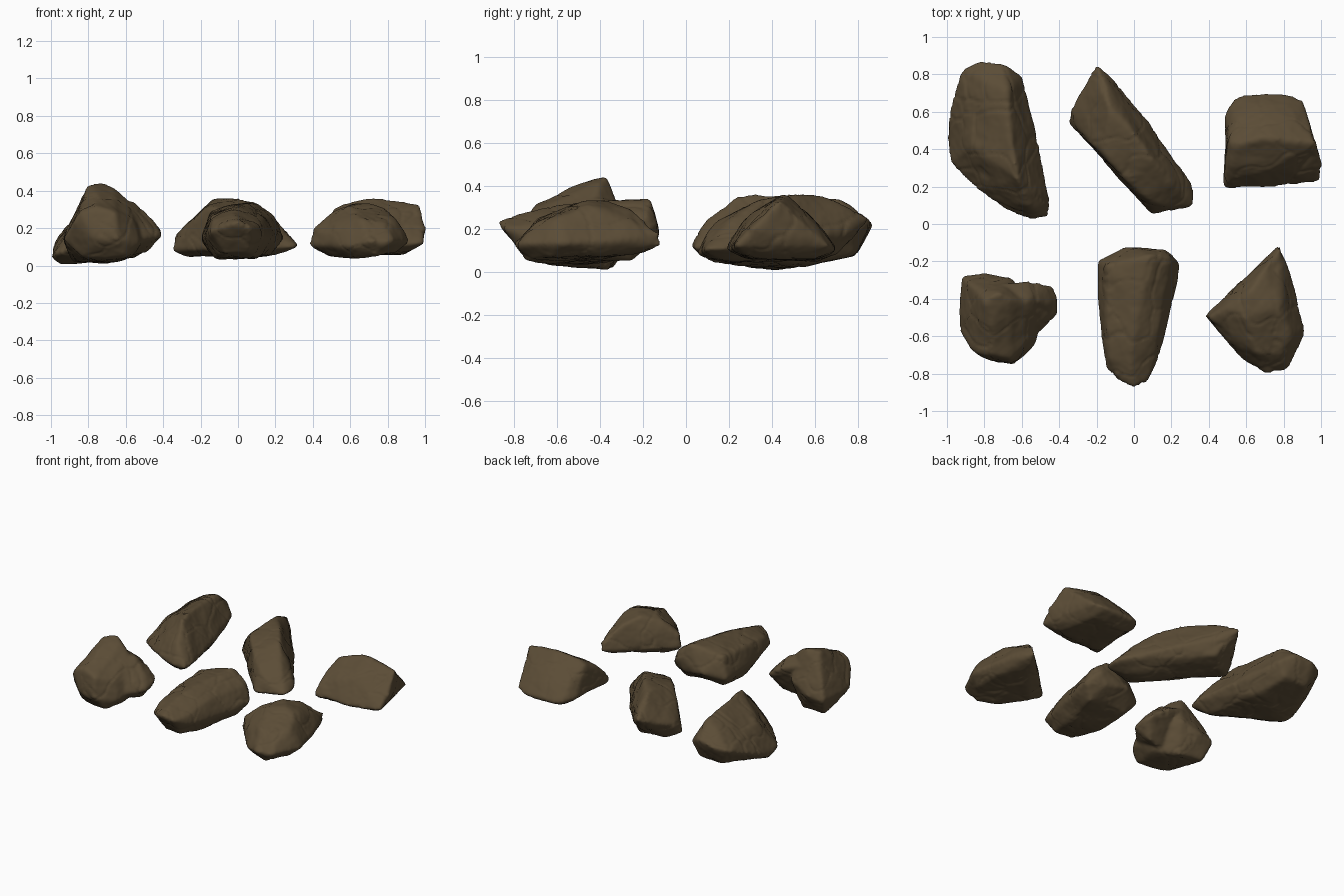
import bpy
import bmesh
from mathutils import Vector, noise

VOXEL_SIZE = 0.012

start_cube = bpy.data.objects.get("Cube")
if start_cube:
    bpy.data.objects.remove(start_cube, do_unlink=True)

# One brown for every stone
stone_brown = bpy.data.materials.new("stone_brown")
stone_brown.use_nodes = True
brown = (0.105, 0.073, 0.037, 1)
stone_brown.diffuse_color = brown
shader = next(n for n in stone_brown.node_tree.nodes if n.type == "BSDF_PRINCIPLED")
shader.inputs["Base Color"].default_value = brown
shader.inputs["Roughness"].default_value = 0.9


def add_hull(bm, corners):
    """Add the convex block around corner points given in hundredths."""
    verts = [bm.verts.new(Vector(c) / 100) for c in corners]
    result = bmesh.ops.convex_hull(bm, input=verts)
    loose = {g for g in result["geom_interior"] + result["geom_unused"]
             if isinstance(g, bmesh.types.BMVert)}
    bmesh.ops.delete(bm, geom=list(loose), context="VERTS")


def weathering(point):
    """Height of broad dents, fine grain and thin cracks at a point."""
    dents = noise.noise(point * 5) * 0.01
    grain = noise.fractal(point * 14, 0.9, 2, 3) * 0.003
    warped = point * 4 + noise.noise_vector(point * 6) * 0.35
    near, second = noise.voronoi(warped)[0][:2]
    crack = max(0, 1 - (second - near) / 0.05) * 0.005
    return dents + grain - crack


def make_rock(name, *blocks):
    """Fuse the blocks into one skin, soften the edges and weather it."""
    bm = bmesh.new()
    for corners in blocks:
        add_hull(bm, corners)
    bmesh.ops.recalc_face_normals(bm, faces=bm.faces[:])
    mesh = bpy.data.meshes.new(name)
    bm.to_mesh(mesh)
    bm.free()
    rock = bpy.data.objects.new(name, mesh)
    bpy.context.collection.objects.link(rock)

    remesh = rock.modifiers.new("fuse", "REMESH")
    remesh.mode = "VOXEL"
    remesh.voxel_size = VOXEL_SIZE
    graph = bpy.context.evaluated_depsgraph_get()
    skin = bpy.data.meshes.new_from_object(rock.evaluated_get(graph))
    rock.modifiers.clear()
    rock.data = skin
    bpy.data.meshes.remove(mesh)
    skin.name = name

    bm = bmesh.new()
    bm.from_mesh(skin)
    for _ in range(5):
        bmesh.ops.smooth_vert(bm, verts=bm.verts[:], factor=0.5,
                              use_axis_x=True, use_axis_y=True, use_axis_z=True)
    bm.normal_update()
    moved = [v.co + v.normal * (weathering(v.co) + 0.004) for v in bm.verts]
    for vert, place in zip(bm.verts, moved):
        vert.co = place
        vert.co.z = max(0, place.z)
    bm.to_mesh(skin)
    bm.free()
    skin.materials.clear()
    skin.materials.append(stone_brown)
    skin.shade_smooth()
    return rock


# Peaked rock with a lower shoulder, front row
make_rock(
    "front_peaked_rock",
    [(-92, -28, 14), (-80, -26, 16), (-66, -29, 22), (-93, -58, 14),
     (-88, -66, 23), (-84, -69, 28), (-75, -73, 14), (-64, -75, 14),
     (-53, -65, 11), (-50, -52, 14), (-80, -41, 43), (-72, -37, 44),
     (-67, -40, 42), (-76, -54, 39), (-58, -42, 34), (-87, -33, 28),
     (-76, -70, 31), (-66, -72, 28), (-56, -62, 25),
     (-88, -34, 2), (-70, -36, 1), (-58, -48, 4), (-82, -62, 4), (-60, -68, 5)],
    [(-70, -32, 33), (-57, -31, 28), (-44, -33, 20), (-41, -37, 18),
     (-41, -48, 16), (-51, -58, 14), (-60, -58, 28), (-56, -40, 34),
     (-46, -42, 25), (-49, -42, 7), (-65, -45, 4)],
)

# Tapered rock, front row
make_rock(
    "front_tapered_rock",
    [(-19, -20, 14), (-10, -16, 17), (-4, -12, 17), (11, -14, 14),
     (17, -14, 22), (25, -20, 15), (22, -33, 13), (13, -72, 15),
     (7, -84, 20), (0, -87, 23), (-8, -84, 21), (-15, -77, 18),
     (-18, -55, 15), (-19, -35, 15), (-15, -22, 29), (9, -17, 34),
     (19, -19, 26), (-5, -30, 32), (8, -30, 32), (0, -56, 31), (-2, -75, 28),
     (11, -73, 21), (-13, -72, 24), (13, -55, 25), (-15, -48, 27),
     (-13, -25, 7), (17, -25, 6), (11, -50, 4), (-12, -50, 4),
     (-7, -73, 6), (6, -75, 7)],
)

# Spiked rock, front row
make_rock(
    "front_spiked_rock",
    [(77, -11, 12), (78, -12, 18), (81, -25, 18), (87, -38, 14),
     (91, -58, 13), (87, -68, 13), (82, -78, 13), (70, -80, 13),
     (60, -74, 10), (53, -64, 11), (38, -49, 11), (40, -50, 20),
     (46, -43, 15), (52, -45, 29), (62, -36, 33), (70, -24, 28),
     (60, -50, 32), (70, -46, 33), (79, -46, 30), (84, -60, 25),
     (87, -55, 20), (66, -69, 25), (78, -70, 23), (55, -65, 19),
     (48, -50, 5), (62, -66, 4), (74, -74, 5), (84, -62, 7),
     (83, -42, 8), (74, -20, 9), (62, -38, 6)],
)

# Broad leaning rock, back row
make_rock(
    "back_broad_rock",
    [(-92, 82, 20), (-83, 87, 22), (-70, 86, 24), (-60, 79, 18),
     (-57, 68, 14), (-51, 40, 14), (-45, 12, 12), (-46, 4, 11),
     (-55, 3, 12), (-70, 9, 12), (-84, 18, 10), (-98, 33, 6),
     (-100, 45, 4), (-98, 62, 12), (-80, 77, 28), (-68, 71, 33),
     (-66, 45, 36), (-62, 24, 36), (-57, 11, 25), (-87, 42, 24),
     (-95, 42, 1), (-75, 30, 2), (-55, 12, 5), (-62, 60, 4), (-83, 79, 8),
     (-66, 78, 8)],
)

# Long diagonal rock, back row
make_rock(
    "back_long_rock",
    [(-20, 86, 25), (-34, 54, 8), (-33, 61, 15), (-25, 71, 20),
     (-10, 75, 18), (8, 54, 15), (20, 34, 14), (31, 21, 11), (32, 9, 10),
     (22, 7, 9), (10, 5, 8), (6, 14, 12), (-15, 33, 11),
     (-18, 72, 30), (-13, 62, 36), (0, 48, 36), (10, 34, 33), (19, 22, 25),
     (-15, 50, 34), (-22, 57, 27), (-15, 36, 31), (-22, 43, 26),
     (-30, 53, 17), (-4, 23, 28), (8, 13, 23), (16, 9, 17),
     (-27, 60, 5), (-8, 38, 5), (10, 18, 5), (22, 15, 6), (-12, 70, 8)],
)

# Wedge rock with a crosswise crest, back row
make_rock(
    "back_wedge_rock",
    [(48, 19, 11), (78, 20, 10), (99, 23, 12), (100, 31, 20),
     (49, 58, 12), (53, 66, 11), (58, 69, 10), (68, 70, 10), (82, 70, 10),
     (90, 66, 12), (93, 56, 18), (98, 43, 33), (90, 45, 33), (70, 46, 36),
     (57, 43, 33), (51, 44, 30), (49, 22, 17), (51, 31, 25),
     (75, 31, 27), (70, 58, 26), (85, 57, 26), (55, 57, 23),
     (55, 28, 6), (90, 30, 7), (85, 60, 6), (58, 60, 6)],
)
